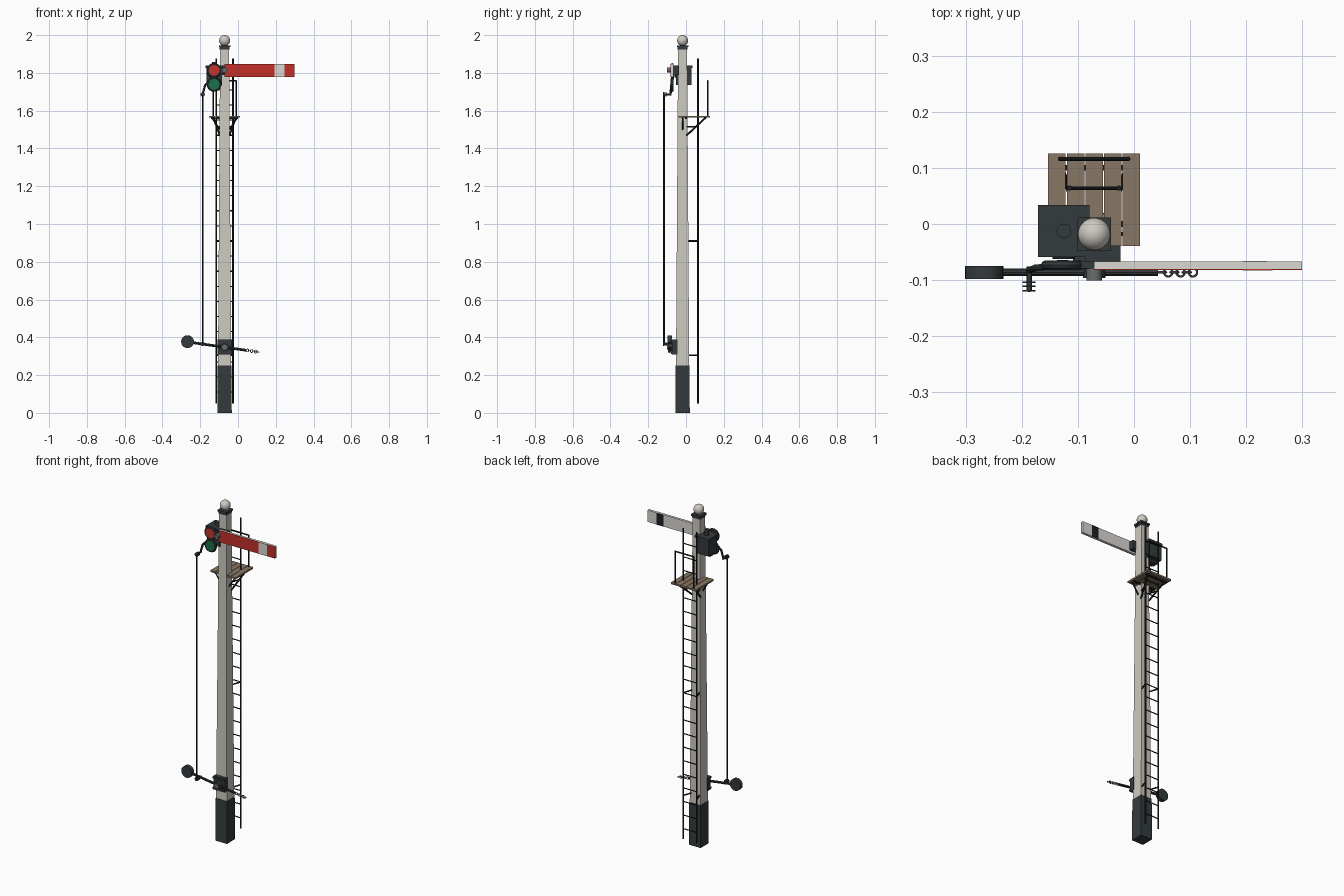
import bpy, bmesh, math
from mathutils import Vector, Matrix

if "Cube" in bpy.data.objects:
    bpy.data.objects.remove(bpy.data.objects["Cube"], do_unlink=True)


def material(name, r, g, b):
    m = bpy.data.materials.new(name)
    m.use_nodes = True
    m.diffuse_color = (r, g, b, 1)
    m.node_tree.nodes["Principled BSDF"].inputs["Base Color"].default_value = (r, g, b, 1)
    return m


cream = material("cream paint", 0.62, 0.59, 0.53)
white = material("white paint", 0.70, 0.69, 0.65)
dark = material("dark iron", 0.034, 0.043, 0.046)
black = material("black iron", 0.012, 0.014, 0.015)
red = material("red paint", 0.55, 0.03, 0.022)
red_glass = material("red glass", 0.55, 0.035, 0.025)
green_glass = material("green glass", 0.01, 0.16, 0.07)
wood = material("weathered wood", 0.25, 0.185, 0.125)
steel = material("grey steel", 0.14, 0.15, 0.15)

PX, PY = -0.071, -0.018      # post axis


def finish(name, bm, mat, smooth=False):
    me = bpy.data.meshes.new(name)
    bm.to_mesh(me)
    bm.free()
    ob = bpy.data.objects.new(name, me)
    bpy.context.collection.objects.link(ob)
    me.materials.append(mat)
    if smooth:
        bpy.ops.object.select_all(action="DESELECT")
        ob.select_set(True)
        bpy.context.view_layer.objects.active = ob
        bpy.ops.object.shade_smooth_by_angle()
    return ob


def box(name, mat, x, y, z, top=1.0):
    """Box from (min, max) ranges; top scales the upper end about the centre."""
    bm = bmesh.new()
    bmesh.ops.create_cube(bm, size=1)
    for v in bm.verts:
        k = top if v.co.z > 0 else 1
        v.co = [(r[0] + r[1]) / 2 + c * s * (r[1] - r[0])
                for r, c, s in zip((x, y, z), v.co, (k, k, 1))]
    return finish(name, bm, mat)


def rod(name, mat, a, b, r, sides=10):
    """Cylinder between two points."""
    a, b = Vector(a), Vector(b)
    bm = bmesh.new()
    turn = (b - a).to_track_quat("Z", "Y").to_matrix().to_4x4()
    bmesh.ops.create_cone(bm, cap_ends=True, segments=sides, radius1=r, radius2=r,
                          depth=(b - a).length,
                          matrix=Matrix.Translation((a + b) / 2) @ turn)
    return finish(name, bm, mat, True)


def disc(name, mat, x, z, y0, y1, r, sides=28):
    return rod(name, mat, (x, y0, z), (x, y1, z), r, sides)


def ring(name, mat, centre, r, thick, axis):
    """Torus round an axis."""
    bm = bmesh.new()
    n, m = 24, 8
    turn = Vector(axis).to_track_quat("Z", "Y").to_matrix()
    rows = []
    for i in range(n):
        u = math.tau * i / n
        rows.append([bm.verts.new(Vector(centre) + turn @ Vector((
            (r + thick * math.cos(math.tau * j / m)) * math.cos(u),
            (r + thick * math.cos(math.tau * j / m)) * math.sin(u),
            thick * math.sin(math.tau * j / m)))) for j in range(m)])
    for i in range(n):
        p, q = rows[i], rows[(i + 1) % n]
        for j in range(m):
            k = (j + 1) % m
            bm.faces.new((p[j], q[j], q[k], p[k]))
    return finish(name, bm, mat, True)


def around(c, h):
    return (c - h, c + h)


# Tapered post with dark foot, cap and ball
box("post_foot", dark, around(PX, 0.038), around(PY, 0.038), (0, 0.25), 0.965)
box("post", cream, around(PX, 0.035), around(PY, 0.035), (0.24, 1.94), 0.68)
box("cap_collar", dark, around(PX, 0.026), around(PY, 0.026), (1.925, 1.938))
box("cap_plate", dark, around(PX, 0.03), around(PY, 0.03), (1.936, 1.946))
bm = bmesh.new()
bmesh.ops.create_uvsphere(bm, u_segments=28, v_segments=16, radius=0.029,
                          matrix=Matrix.Translation((PX, PY, 1.971)))
finish("finial_ball", bm, cream, True)

# Signal arm: white back, red front, contrasting bands
ARM_Z = (1.779, 1.848)
box("arm_back", white, (PX, 0.299), (-0.080, -0.067), ARM_Z)
box("arm_front", red, (PX, 0.299), (-0.082, -0.080), ARM_Z)
box("front_band", white, (0.193, 0.247), (-0.083, -0.081), ARM_Z)
box("back_band", black, (0.193, 0.237), (-0.067, -0.0655), ARM_Z)

# Pivot and bearing
AXLE_Z = 1.815
box("arm_bearing", dark, (-0.086, -0.024), (-0.067, -0.038), (1.79, 1.84))
disc("pivot_pin", steel, PX, AXLE_Z, -0.05, -0.101, 0.014)

# Spectacle with two lenses
LX = -0.127
box("spectacle_web", dark, (-0.137, -0.117), (-0.078, -0.064), (1.765, 1.79))
box("spectacle_arm", dark, (-0.105, PX), (-0.079, -0.066), (1.798, 1.832))
for name, mat, z in (("red", red_glass, 1.813), ("green", green_glass, 1.739)):
    ring(name + "_lens_rim", dark, (LX, -0.073, z), 0.031, 0.008, (0, 1, 0))
    disc(name + "_lens", mat, LX, z, -0.067, -0.080, 0.029)

# Lamp behind the spectacle
LY = -0.0125
box("lamp_body", dark, around(-0.125, 0.041), around(LY, 0.041), (1.735, 1.83))
box("lamp_lid", dark, around(-0.125, 0.046), around(LY, 0.046), (1.826, 1.838))
rod("lamp_vent", dark, (-0.125, LY, 1.836), (-0.125, LY, 1.858), 0.013, 24)
disc("lamp_nozzle", black, -0.125, 1.795, LY, -0.062, 0.02)
box("lamp_bracket", dark, (-0.16, PX), (-0.03, 0.005), (1.722, 1.736))

# Crank and long down rod
RX, RY = -0.187, -0.117
rod("crank_upper", dark, (-0.152, -0.076, 1.755), (-0.176, -0.078, 1.733), 0.006)
rod("crank_lower", dark, (-0.174, -0.078, 1.737), (RX, -0.082, 1.686), 0.006)
rod("down_rod", black, (RX, RY, 0.362), (RX, RY, 1.686), 0.0045)
for z in (0.365, 1.686):
    disc("rod_pin", dark, RX, z, -0.076, -0.12, 0.005, 12)
    for y in (-0.104, -0.111, -0.119):
        disc("pin_washer", dark, RX, z, y - 0.0015, y + 0.0015, 0.0115, 18)


# Balance lever with weight, bracket and chain
def lever_z(x):
    return 0.376 - 0.143 * (x + 0.268)


LEV_Y = -0.086
rod("balance_lever", dark, (-0.268, LEV_Y, lever_z(-0.268)), (0.042, LEV_Y, lever_z(0.042)), 0.007)
disc("balance_weight", dark, -0.267, 0.377, -0.075, -0.098, 0.034, 32)
box("lever_bracket", dark, around(PX, 0.038), (-0.073, -0.045), (0.31, 0.388))
for z in (0.318, 0.38):
    box("bracket_flange", dark, around(PX, 0.038), (-0.08, -0.05), around(z, 0.006))
disc("lever_pivot", steel, PX, lever_z(PX), -0.065, -0.1, 0.013)
disc("lever_hub", dark, PX, lever_z(PX), -0.074, -0.096, 0.02)
for i in range(6):
    x = 0.05 + 0.011 * i
    ring("chain_link", steel, (x, LEV_Y, lever_z(x)), 0.0075, 0.002,
         (0.14, 0, 1) if i % 2 else (0, 1, 0))

# Ladder with rungs and stays
LAD_Y, HALF = 0.064, 0.044
for s in (-1, 1):
    x = PX + s * HALF
    rod("ladder_stringer", black, (x, LAD_Y, 0.05), (x, LAD_Y, 1.877), 0.0048)
    for z in (0.305, 0.91, 1.515):
        rod("ladder_stay", black, (PX + s * 0.022, 0, z), (x, LAD_Y, z), 0.004)
for i in range(22):
    z = 0.11 + 0.08 * i
    rod("ladder_rung", black, (PX - HALF, LAD_Y, z), (PX + HALF, LAD_Y, z), 0.003, 8)

# Plank platform on struts
for i in range(5):
    x = PX + 0.0332 * (i - 2)
    box("platform_plank", wood, around(x, 0.0156), (-0.039, 0.126), (1.563, 1.573))
for s in (-1, 1):
    rod("platform_strut", black, (PX + s * 0.025, 0.002, 1.468), (PX + s * 0.06, 0.105, 1.564), 0.005)
    rod("side_strut", black, (PX + s * 0.026, PY, 1.5), (PX + s * 0.068, PY, 1.564), 0.004)
    rod("rail_post", black, (PX + s * 0.061, 0.116, 1.565), (PX + s * 0.061, 0.116, 1.76), 0.004)
for y in (0.0, 0.1):
    box("platform_bearer", black, around(PX, 0.072), around(y, 0.005), (1.555, 1.5635))
rod("hand_rail", black, (PX - 0.063, 0.116, 1.758), (PX + 0.063, 0.116, 1.758), 0.004)
